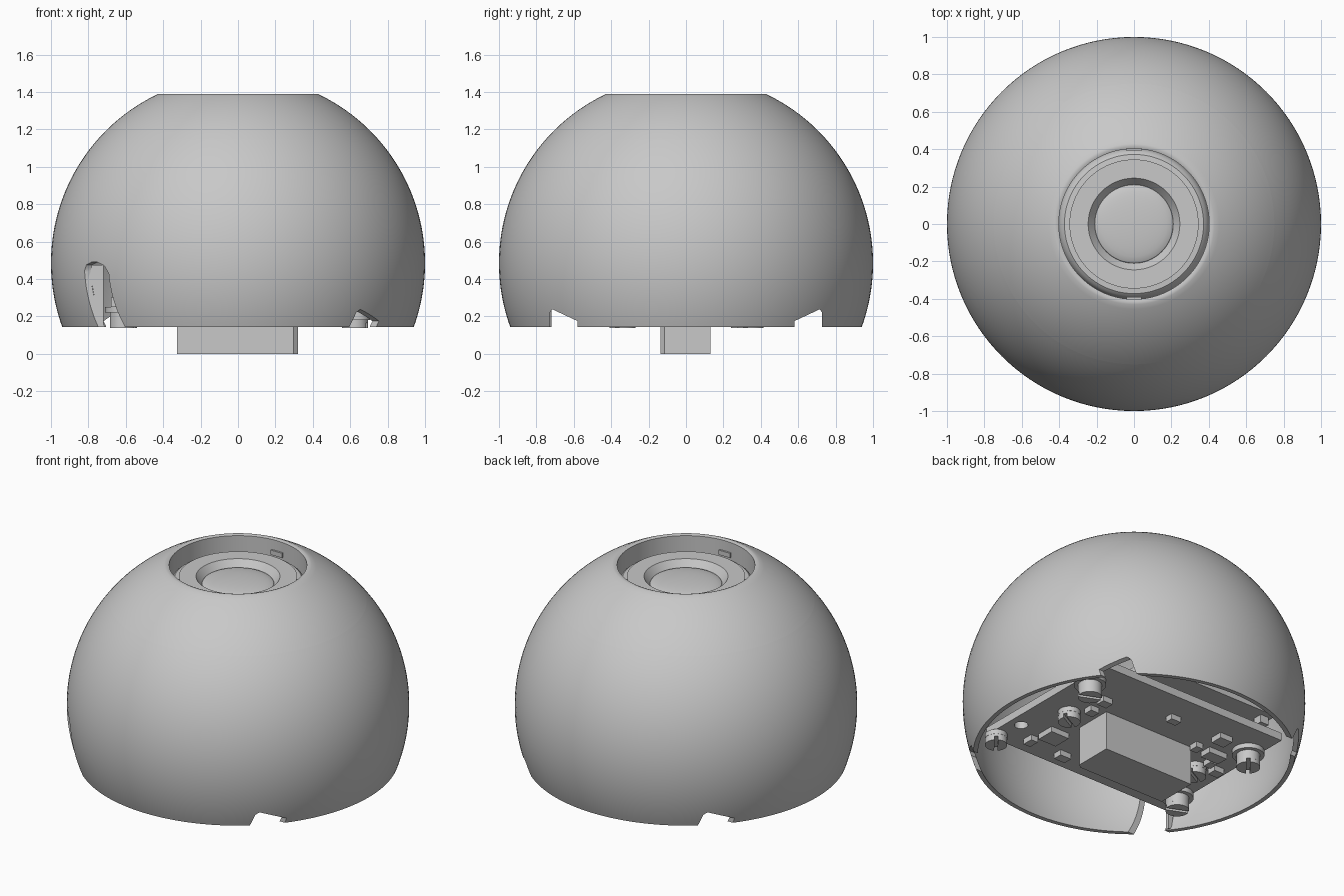
import bpy, bmesh
from math import sin, cos, pi, radians, sqrt, asin

cube = bpy.data.objects.get("Cube")
if cube:
    bpy.data.objects.remove(cube, do_unlink=True)

CENTRE = 0.485   # height of the sphere centre
SEAM = 1.146     # height where the two dome parts meet
FOOT = 0.142     # height of the open lower rim
INNER = 0.974    # inside radius of the shell
BOARD = 0.25     # underside of the circuit board

grey = bpy.data.materials.new("plain grey")
grey.use_nodes = True
grey.diffuse_color = (0.58, 0.58, 0.58, 1)
for node in grey.node_tree.nodes:
    if node.type == "BSDF_PRINCIPLED":
        node.inputs["Base Color"].default_value = (0.58, 0.58, 0.58, 1)
        node.inputs["Roughness"].default_value = 0.6


def finish(name, bm, smooth=True):
    """Turn a bmesh into a named grey object."""
    bmesh.ops.remove_doubles(bm, verts=bm.verts, dist=0.0001)
    bmesh.ops.recalc_face_normals(bm, faces=bm.faces)
    mesh = bpy.data.meshes.new(name)
    bm.to_mesh(mesh)
    bm.free()
    mesh.materials.append(grey)
    ob = bpy.data.objects.new(name, mesh)
    bpy.context.scene.collection.objects.link(ob)
    if smooth:
        smooth_by_angle(ob)
    return ob


def activate(ob):
    bpy.ops.object.select_all(action="DESELECT")
    ob.select_set(True)
    bpy.context.view_layer.objects.active = ob


def smooth_by_angle(ob):
    activate(ob)
    bpy.ops.object.shade_smooth_by_angle(angle=radians(30))


def lathe(name, profile, steps=128, closed=False):
    """Spin (radius, height) points around z."""
    bm = bmesh.new()
    verts = [bm.verts.new((r, 0, z)) for r, z in profile]
    pairs = list(zip(verts, verts[1:]))
    if closed:
        pairs.append((verts[-1], verts[0]))
    edges = [bm.edges.new(p) for p in pairs]
    bmesh.ops.spin(bm, geom=verts + edges, cent=(0, 0, 0), axis=(0, 0, 1),
                   angle=2 * pi, steps=steps)
    return finish(name, bm)


def prism(name, points, axis, low, high, smooth=False):
    """Extrude a 2D outline along the x, y or z axis."""
    place = {"x": lambda a, b, d: (d, a, b),
             "y": lambda a, b, d: (a, d, b),
             "z": lambda a, b, d: (a, b, d)}[axis]
    bm = bmesh.new()
    ends = [[bm.verts.new(place(a, b, d)) for a, b in points] for d in (low, high)]
    for end in ends:
        bm.faces.new(end)
    for i in range(len(points)):
        j = (i + 1) % len(points)
        bm.faces.new((ends[0][i], ends[0][j], ends[1][j], ends[1][i]))
    return finish(name, bm, smooth)


def block(name, x, y, w, d, low, high):
    w, d = w / 2, d / 2
    return prism(name, [(x - w, y - d), (x + w, y - d), (x + w, y + d), (x - w, y + d)],
                 "z", low, high)


def arc(radius, low, high, count):
    """Points on the sphere section between two heights."""
    a, b = (asin((z - CENTRE) / radius) for z in (low, high))
    angles = [a + (b - a) * i / count for i in range(count + 1)]
    return [(radius * cos(t), CENTRE + radius * sin(t)) for t in angles]


def circle(x, y, r, start=0, sweep=2 * pi, count=24):
    return [(x + r * cos(start + sweep * i / count), y + r * sin(start + sweep * i / count))
            for i in range(count)]


def cut(ob, cutter):
    cutter.hide_render = True
    mod = ob.modifiers.new("cut", "BOOLEAN")
    mod.operation = "DIFFERENCE"
    mod.solver = "EXACT"
    mod.object = cutter
    activate(ob)
    bpy.ops.object.modifier_apply(modifier=mod.name)
    bpy.data.objects.remove(cutter, do_unlink=True)


# Dome: lower shell and upper cap with the well wall
lower = lathe("lower_dome", arc(1, FOOT, SEAM, 36) + arc(INNER, SEAM, FOOT, 36), closed=True)
well_top = CENTRE + sqrt(INNER ** 2 - 0.43 ** 2)
lathe("upper_dome", arc(1, SEAM, 1.388, 14)
      + [(0.415, 1.39), (0.402, 1.385), (0.402, 1.24), (0.43, 1.24)]
      + arc(INNER, well_top, SEAM, 12), closed=True)

# Sloped notches in the lower rim, and a tall round-topped cable slot at the front right
notch = [(0.728, 0.1), (0.728, 0.22), (0.715, 0.238), (0.58, 0.175), (0.58, 0.1)]
slot = [(-0.72, 0.1), (-0.57, 0.1), (-0.57, 0.445), (-0.585, 0.475), (-0.62, 0.49),
        (-0.66, 0.49), (-0.7, 0.47), (-0.72, 0.43)]
for sx in (-1, 1):
    for sy in (-1, 1):
        outline = slot if sx < 0 and sy < 0 else [(sy * a, b) for a, b in notch]
        cut(lower, prism("notch_cutter", outline, "x", sx * 0.3, sx * 1.1))
smooth_by_angle(lower)

# Rib that thickens the shell beside the cable slot
prism("slot_rib", [(-0.72, 0.15), (-0.74, 0.15), (-0.8, 0.475), (-0.72, 0.475)],
      "y", -0.569, -0.545)

# Lens and its mount at the bottom of the well
lathe("lens_mount", [(0, 1.22), (0.402, 1.22), (0.402, 1.25), (0.395, 1.265),
                     (0.386, 1.28), (0.372, 1.292), (0.345, 1.294), (0.345, 1.31),
                     (0.245, 1.31), (0.21, 1.265), (0, 1.265)])
lathe("lens", [(0.21 * sin(t), 1.265 + 0.03 * cos(t))
               for t in [pi / 2 * i / 8 for i in range(9)]], 64)
for side, sy in (("front", -1), ("back", 1)):
    block(side + "_well_tab", 0, sy * 0.398, 0.08, 0.016, 1.29, 1.32)

# Circuit board with one empty mounting hole
board = block("circuit_board", 0, 0, 1.36, 1.06, BOARD, BOARD + 0.05)
cut(board, prism("hole_cutter", circle(0.6, -0.31, 0.04), "z", 0.1, 0.4))

# Upper board inside the dome with two small parts under it
block("upper_board", -0.18, 0, 0.96, 1.0, 0.42, 0.46)
block("upper_component_1", -0.52, 0.29, 0.06, 0.06, 0.37, 0.42)
block("upper_component_2", -0.61, 0.43, 0.06, 0.06, 0.37, 0.42)

# Connector under the board, with one chamfered corner
prism("connector", [(-0.325, -0.135), (0.297, -0.135), (0.32, -0.115), (0.32, 0.13),
                    (-0.325, 0.13)], "z", 0, BOARD)


# Slotted screws
def screw(name, x, y, turn, low, head=0.07, washer=0.095):
    split = low + 0.025
    prism(name + "_washer", circle(x, y, washer), "z", BOARD - 0.03, BOARD, True)
    prism(name + "_neck", circle(x, y, head), "z", split, BOARD - 0.03, True)
    for label, a in (("_left_half", turn), ("_right_half", turn + pi)):
        half = circle(x, y, head, a + 0.15, pi - 0.3, 14)
        half.append((x + head * cos(a + pi - 0.15), y + head * sin(a + pi - 0.15)))
        prism(name + label, half, "z", low, split, True)


screw("back_left_screw", 0.625, 0.345, -0.4, 0.139)
screw("back_right_screw", -0.61, 0.31, 0.9, 0.139)
screw("front_right_screw", -0.615, -0.34, -0.4, 0.139)
screw("front_left_screw", 0.64, -0.49, 0.9, 0.18, 0.065, 0.066)
screw("left_inner_screw", 0.485, -0.01, 0.5, 0.18, 0.065, 0.066)
screw("right_inner_screw", -0.49, -0.03, 0.5, 0.18, 0.065, 0.066)

# Small board components: x, y, width, depth
chips = [(0.39, -0.265, 0.13, 0.12), (0.46, -0.39, 0.05, 0.07), (0.2, -0.41, 0.08, 0.06),
         (0.42, 0.235, 0.07, 0.06), (-0.02, 0.335, 0.07, 0.05), (-0.39, 0.335, 0.09, 0.08),
         (-0.47, 0.165, 0.13, 0.08), (-0.33, 0.175, 0.05, 0.06), (-0.6, 0.03, 0.07, 0.06),
         (-0.51, 0.085, 0.05, 0.06), (0.41, 0.105, 0.06, 0.06)]
for i, (x, y, w, d) in enumerate(chips):
    block("component_%d" % (i + 1), x, y, w, d, BOARD - 0.035, BOARD)
